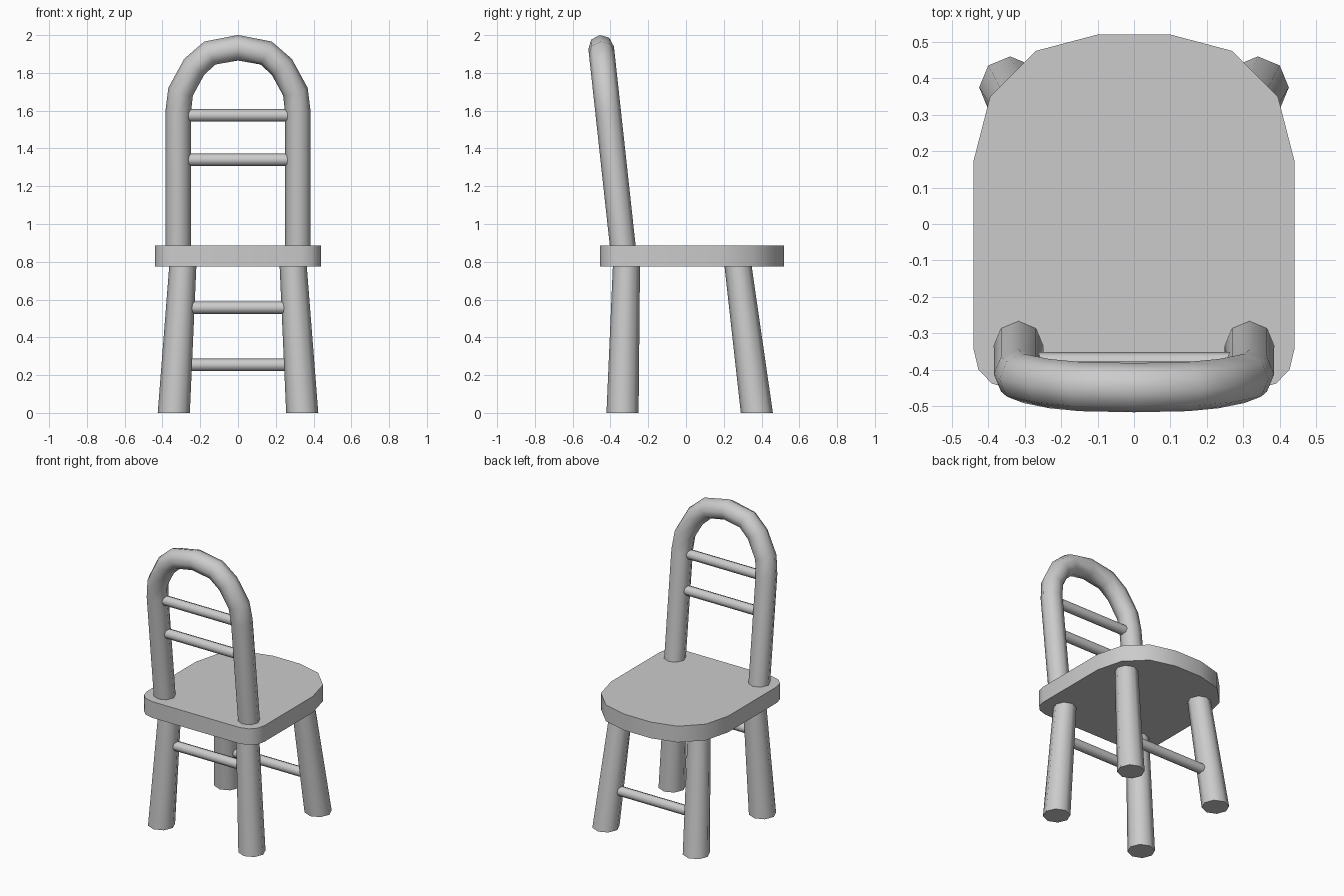
import bpy, bmesh
from math import sin, cos, pi, radians
from mathutils import Vector

if "Cube" in bpy.data.objects:
    bpy.data.objects.remove(bpy.data.objects["Cube"])

SIDES = 8


def make_object(name, bm):
    bmesh.ops.recalc_face_normals(bm, faces=bm.faces)
    mesh = bpy.data.meshes.new(name)
    bm.to_mesh(mesh)
    bm.free()
    mesh.shade_smooth()
    mesh.set_sharp_from_angle(angle=radians(60))
    obj = bpy.data.objects.new(name, mesh)
    bpy.context.collection.objects.link(obj)
    return obj


def ring(center, radius, u, v):
    c = Vector(center)
    return [c + radius * (cos(2 * pi * i / SIDES) * u + sin(2 * pi * i / SIDES) * v)
            for i in range(SIDES)]


def loft(name, rings):
    """Skin a list of equal-sized loops and cap both ends."""
    bm = bmesh.new()
    loops = [[bm.verts.new(p) for p in r] for r in rings]
    n = len(loops[0])
    for a, b in zip(loops, loops[1:]):
        for i in range(n):
            j = (i + 1) % n
            bm.faces.new((a[i], a[j], b[j], b[i]))
    bm.faces.new(loops[0])
    bm.faces.new(loops[-1])
    return make_object(name, bm)


X, Y, Z = Vector((1, 0, 0)), Vector((0, 1, 0)), Vector((0, 0, 1))

# Seat: right half of the outline, mirrored, with a rounded far edge
half = [(0.33, -0.455), (0.39, -0.438), (0.427, -0.40), (0.44, -0.345),
        (0.44, 0.175), (0.395, 0.35), (0.27, 0.475), (0.10, 0.52)]
outline = half + [(-x, y) for x, y in reversed(half)]
loft("seat", [[Vector((x, y, z)) for x, y in outline] for z in (0.775, 0.885)])

# Legs: tapered and splayed, mirrored across x
for name, y0, y1 in (("front_leg", -0.336, -0.314), ("back_leg", 0.375, 0.269)):
    leg = loft(name, [ring((0.34, y0, 0), 0.085, X, Y),
                      ring((0.289, y1, 0.83), 0.071, X, Y)])
    leg.modifiers.new("mirror", 'MIRROR')

# Backrest hoop: tube swept along a leaning arch
lean = 0.109


def lean_y(z):
    return -0.335 - lean * (z - 0.885)


side = [(0.317, 0.83), (0.317, 1.59), (0.304, 1.70), (0.232, 1.832), (0.149, 1.905)]
arch = side + [(0, 1.933)] + [(-x, z) for x, z in reversed(side)]
path = [Vector((x, lean_y(z), z)) for x, z in arch]
normal = Vector((0, 1, lean)).normalized()
rings = []
for i, p in enumerate(path):
    d_in = (p - path[max(i - 1, 0)]).normalized()
    d_out = (path[min(i + 1, len(path) - 1)] - p).normalized()
    tangent = (d_in + d_out).normalized()
    rings.append(ring(p, 0.068, normal, tangent.cross(normal)))
loft("backrest_hoop", rings)

# Rungs: two in the backrest, one between each pair of legs
for name, half_w, y, z in (("backrest_upper_rung", 0.30, lean_y(1.575), 1.575),
                           ("backrest_lower_rung", 0.30, lean_y(1.34), 1.34),
                           ("front_leg_rung", 0.29, -0.321, 0.557),
                           ("back_leg_rung", 0.31, 0.342, 0.254)):
    loft(name, [ring((s * half_w, y, z), 0.033, Y, Z) for s in (-1, 1)])
